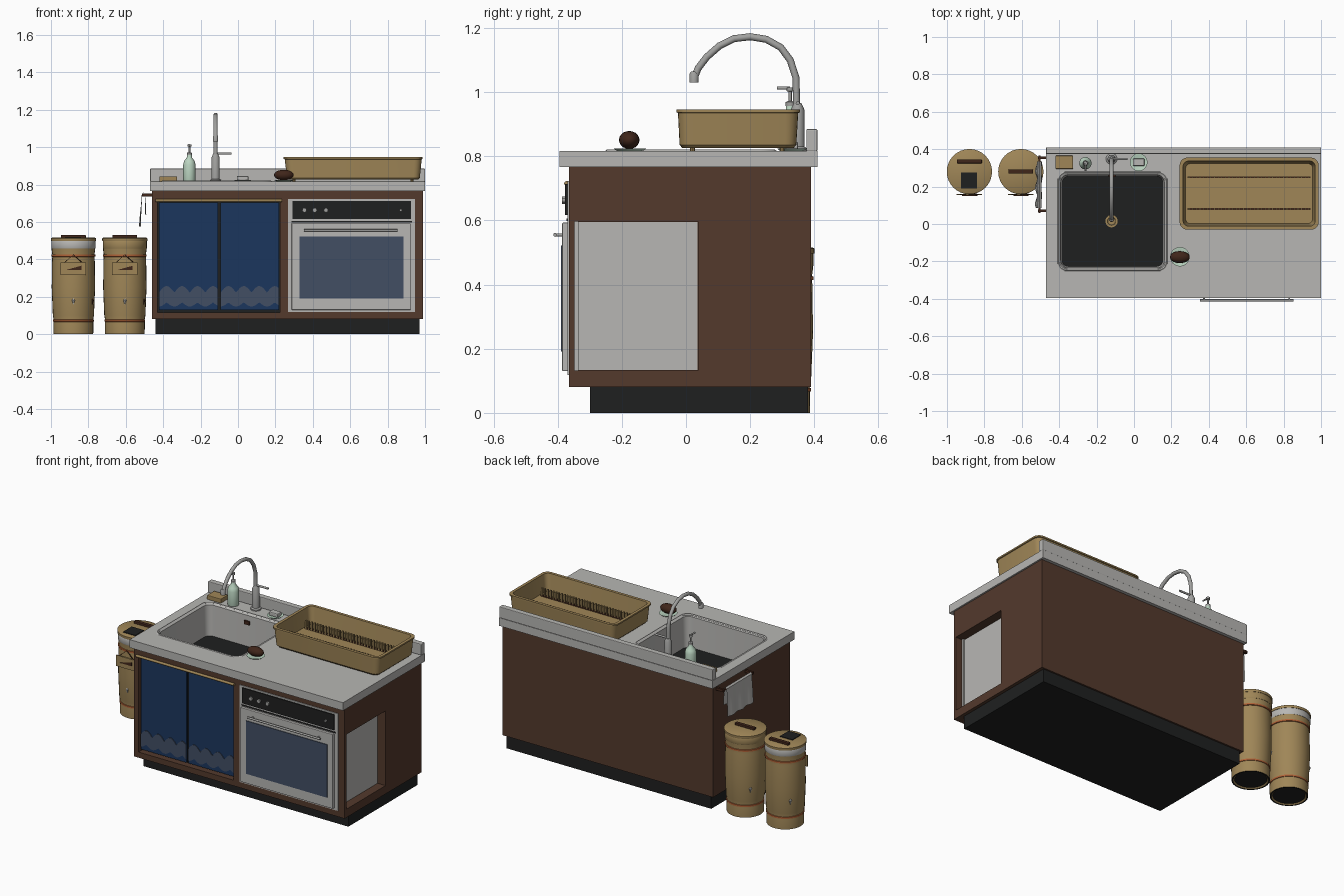
import bpy, bmesh, math
from mathutils import Vector

old = bpy.data.objects.get("Cube")
if old:
    bpy.data.objects.remove(old, do_unlink=True)


def material(name, r, g, b):
    m = bpy.data.materials.new(name)
    m.use_nodes = True
    col = tuple((c / 255) ** 2.2 for c in (r, g, b)) + (1,)
    m.diffuse_color = col
    m.node_tree.nodes["Principled BSDF"].inputs["Base Color"].default_value = col
    return m


WOOD = material("brown wood", 84, 60, 48)
GREY = material("light grey", 182, 181, 178)
DARK = material("charcoal", 36, 37, 37)
TAN = material("tan bamboo", 158, 133, 88)
BLUE = material("navy cloth", 33, 57, 94)
SLATE = material("slate blue", 68, 80, 100)
MINT = material("pale green", 186, 212, 192)
ORANGE = material("copper orange", 176, 98, 58)
COCOA = material("dark cocoa", 66, 42, 32)
STEEL = material("steel grey", 160, 160, 158)


def finish(name, bm, mats, smooth=False):
    bmesh.ops.recalc_face_normals(bm, faces=bm.faces)
    me = bpy.data.meshes.new(name)
    bm.to_mesh(me)
    bm.free()
    for m in mats:
        me.materials.append(m)
    ob = bpy.data.objects.new(name, me)
    bpy.context.collection.objects.link(ob)
    if smooth:
        bpy.ops.object.select_all(action="DESELECT")
        ob.select_set(True)
        bpy.context.view_layer.objects.active = ob
        bpy.ops.object.shade_smooth_by_angle(angle=math.radians(35))
    return ob


def box(name, x, y, z, mat, bevel=0):
    bm = bmesh.new()
    bmesh.ops.create_cube(bm, size=1)
    for v in bm.verts:
        v.co = [(a + b) / 2 + c * (b - a) for (a, b), c in zip((x, y, z), v.co)]
    if bevel:
        bmesh.ops.bevel(bm, geom=bm.edges[:], offset=bevel, segments=2, affect="EDGES", profile=0.5)
    return finish(name, bm, [mat])


def skin(bm, rings, cap_start=True, cap_end=True):
    """Bridge equal-length rings of verts and cap the ends."""
    n = len(rings[0])
    for a, b in zip(rings, rings[1:]):
        for i in range(n):
            bm.faces.new((a[i], a[(i + 1) % n], b[(i + 1) % n], b[i]))
    if cap_start:
        bm.faces.new(rings[0][::-1])
    return bm.faces.new(rings[-1]) if cap_end else None


def loft(name, layers, mats, cap_start=True):
    """Stack of rounded rectangles: x0, x1, y0, y1, z, corner radius. Last cap takes the last material."""
    bm = bmesh.new()
    rings = []
    for x0, x1, y0, y1, z, r in layers:
        ring = []
        for k, (cx, cy) in enumerate(((x1 - r, y1 - r), (x0 + r, y1 - r), (x0 + r, y0 + r), (x1 - r, y0 + r))):
            for s in range(6):
                a = math.pi / 2 * (k + s / 5)
                ring.append(bm.verts.new((cx + r * math.cos(a), cy + r * math.sin(a), z)))
        rings.append(ring)
    skin(bm, rings, cap_start).material_index = len(mats) - 1
    return finish(name, bm, mats, True)


def lathe(name, profile, loc, mats, n=32, scale=(1, 1, 1)):
    """Turned form from (radius, z) points; a second material colours the underside."""
    bm = bmesh.new()
    rings = [[bm.verts.new((loc[0] + scale[0] * r * math.cos(i * math.tau / n),
                            loc[1] + scale[1] * r * math.sin(i * math.tau / n),
                            loc[2] + scale[2] * z)) for i in range(n)] for r, z in profile]
    skin(bm, rings)
    ob = finish(name, bm, mats, True)
    if len(mats) > 1:
        for p in ob.data.polygons:
            p.material_index = int(p.normal.z < -0.9)
    return ob


def tube(name, pts, r, mat, n=12):
    bm = bmesh.new()
    pts = [Vector(p) for p in pts]
    rings = []
    for i, p in enumerate(pts):
        d = (pts[min(i + 1, len(pts) - 1)] - pts[max(i - 1, 0)]).normalized()
        u = d.cross(Vector((1, 0, 0)) if abs(d.x) < 0.9 else Vector((0, 0, 1))).normalized()
        w = d.cross(u)
        rings.append([bm.verts.new(p + r * (u * math.cos(a) + w * math.sin(a)))
                      for a in (k * math.tau / n for k in range(n))])
    skin(bm, rings)
    return finish(name, bm, [mat], True)


def plate(name, outline, y, mat, thick=0.004):
    """Upright plate from an x, z outline."""
    bm = bmesh.new()
    skin(bm, [[bm.verts.new((x, yy, z)) for x, z in outline] for yy in (y, y + thick)])
    return finish(name, bm, [mat])


def cut(ob, cutter):
    mod = ob.modifiers.new("cut", "BOOLEAN")
    mod.operation, mod.solver, mod.object = "DIFFERENCE", "EXACT", cutter
    cutter.hide_render = True
    bpy.context.view_layer.objects.active = ob
    bpy.ops.object.modifier_apply(modifier=mod.name)
    bpy.data.objects.remove(cutter, do_unlink=True)


# Cabinet with curtain, oven and side openings, and the worktop
plinth = box("plinth", (-.44, .97), (-.30, .38), (0, .08), DARK)
cabinet = box("cabinet", (-.46, .99), (-.365, .39), (.08, .77), WOOD)
worktop = box("worktop", (-.47, 1), (-.395, .41), (.766, .816), GREY)
box("backsplash", (-.47, 1), (.375, .41), (.816, .885), GREY, .004)
cut(cabinet, box("curtain_cutter", (-.43, .225), (-.5, -.31), (.115, .715), DARK))
cut(cabinet, box("oven_cutter", (.27, .945), (-.5, -.34), (.12, .72), DARK))
cut(cabinet, box("niche_cutter", (.935, 1.1), (-.348, .038), (.132, .597), DARK))
for ob in (cabinet, worktop):
    cut(ob, loft("sink_cutter", [(-.4, .17, -.24, .27, z, .05) for z in (.6, .9)], [DARK]))
box("niche_panel", (.93, .937), (-.346, .036), (.134, .595), GREY)

# Sink bowl
loft("sink", [(-.41, .18, -.252, .282, .817, .05), (-.405, .175, -.247, .277, .821, .048),
              (-.392, .162, -.234, .262, .81, .04), (-.385, .155, -.228, .256, .62, .035)],
     [GREY, DARK], cap_start=False)
lathe("drain", [(.033, 0), (.033, .006), (.022, .006), (.02, .002)], (-.12, .015, .62), [TAN])
box("overflow", (-.135, -.1), (.252, .262), (.755, .778), COCOA)

# Curtains with wave bands
box("curtain_backing", (-.43, .225), (-.32, -.312), (.115, .715), DARK)
for i, (x0, x1) in enumerate(((-.423, -.107), (-.093, .219))):
    box(f"curtain_{i}", (x0, x1), (-.352, -.342), (.13, .705), BLUE)
    xs = [x0 + (x1 - x0) * k / 48 for k in range(49)]
    top = [(x, .222 + .035 * abs(math.sin(38 * (x - x0)))) for x in xs]
    low = [(x, .17 - .022 * abs(math.cos(38 * (x - x0)))) for x in xs]
    plate(f"curtain_waves_{i}", top + low[::-1], -.357, SLATE)
tube("curtain_rod", [(-.44, -.372, .715), (.235, -.372, .715)], .008, TAN)

# Oven
box("oven_body", (.268, .947), (-.37, -.335), (.118, .723), GREY)
box("oven_control_panel", (.292, .925), (-.377, -.365), (.617, .713), DARK)
box("oven_gap", (.285, .93), (-.372, -.365), (.598, .606), DARK)
box("oven_door", (.287, .923), (-.386, -.365), (.13, .593), GREY, .003)
box("oven_window", (.328, .886), (-.39, -.384), (.192, .522), SLATE)
tube("oven_handle", [(.352, -.408, .555), (.852, -.408, .555)], .006, STEEL)
for x in (.375, .83):
    tube("oven_handle_post", [(x, -.408, .555), (x, -.38, .555)], .005, STEEL)
for x, r in ((.355, .012), (.41, .012), (.47, .012), (.87, .007)):
    tube("oven_knob", [(x, -.386, .663), (x, -.37, .663)], r, STEEL)

# Faucet
FX = -.12
lathe("faucet_body", [(.03, 0), (.03, .008), (.022, .014), (.021, .13), (.012, .15)], (FX, .348, .816), [STEEL])
tube("faucet_spout", [(FX, y, z) for y, z in (
    (.345, .95), (.344, 1.0), (.343, 1.045), (.325, 1.1), (.295, 1.14), (.25, 1.165), (.2, 1.173),
    (.15, 1.167), (.105, 1.145), (.065, 1.11), (.038, 1.075), (.026, 1.045))], .011, STEEL)
lathe("faucet_nozzle", [(.014, 0), (.014, .028), (.01, .034)], (FX, .025, 1.03), [STEEL])
tube("faucet_lever", [(FX, .348, .966), (-.035, .348, .966)], .006, STEEL)

# Soap bottle
lathe("soap_bottle", [(.031, 0), (.033, .006), (.033, .09), (.028, .11), (.014, .128), (.013, .145)],
      (-.26, .325, .816), [MINT], 24)
lathe("soap_pump", [(.014, 0), (.014, .012), (.005, .016), (.005, .045), (.011, .046), (.011, .058)],
      (-.26, .325, .957), [STEEL], 16)
tube("soap_spout", [(-.26, .325, 1.013), (-.26, .283, 1.013)], .005, STEEL)

# Sponge, soap dish and coconut scrubber
box("sponge", (-.42, -.325), (.295, .365), (.816, .843), TAN, .003)
dish = [(.03, 0), (.04, .003), (.047, .009), (.041, .009), (.03, .005)]
lathe("soap_dish", dish, (.025, .33, .816), [MINT])
box("soap_bar", (-.006, .056), (.31, .35), (.821, .846), GREY, .006)
lathe("scrubber_dish", dish, (.245, -.175, .816), [MINT], scale=(1.1, 1.1, 1))
lathe("scrubber", [(max(.002, math.sin(a)), -math.cos(a)) for a in (math.pi * k / 10 for k in range(11))],
      (.245, -.177, .851), [COCOA], 20, (.053, .032, .028))

# Drying basket with two peg rows
loft("basket", [(.272, .962, -.012, .336, .826, .03), (.262, .972, -.02, .344, .836, .035),
                (.25, .982, -.025, .35, .935, .04), (.244, .987, -.03, .355, .937, .04),
                (.244, .987, -.03, .355, .946, .04), (.262, .969, -.012, .337, .946, .03),
                (.276, .955, .002, .323, .842, .025)], [TAN])
for x in (.3, .93):
    for y in (.02, .3):
        lathe("basket_foot", [(.008, 0), (.008, .012)], (x, y, .816), [TAN], 10)
for y in (.08, .25):
    box("peg_rail", (.285, .943), (y - .005, y + .005), (.84, .85), COCOA)
    for k in range(34):
        x = .29 + k * .0194
        box("peg", (x, x + .009), (y - .005, y + .005), (.84, .895), TAN)

# Towel on its wall rail
tube("towel_bar", [(-.505, .06, .745), (-.505, .365, .745)], .006, COCOA)
for y in (.07, .355):
    box("towel_bracket", (-.512, -.455), (y - .007, y + .007), (.737, .753), COCOA)
bm = bmesh.new()
rows = []
for x, z in ((-.494, .64), (-.495, .7), (-.495, .748), (-.505, .757), (-.514, .748), (-.516, .7), (-.521, .64), (-.524, .575)):
    rows.append([bm.verts.new((x - .005 * math.sin(k * 1.1) * (.76 - z) * 6, .085 + k * .0155, z)) for k in range(17)])
for a, b in zip(rows, rows[1:]):
    for k in range(16):
        bm.faces.new((a[k], a[k + 1], b[k + 1], b[k]))
finish("towel", bm, [GREY], True)

# Barrels with bands, lids, tags and small flecks
for i, bx in enumerate((-.88, -.605)):
    by = .28
    lathe(f"barrel_{i}", [(.09, .006), (.098, 0), (.106, 0), (.107, .06), (.105, .075), (.11, .1), (.116, .25),
                          (.114, .4), (.112, .42), (.116, .45), (.116, .5)], (bx, by, 0), [TAN, DARK])
    for z, r in ((.072, .109), (.42, .117)):
        lathe("barrel_band", [(r - .008, -.008), (r, -.005), (r, .005), (r - .008, .008)], (bx, by, z), [ORANGE])
    lathe("lid_band", [(.117, 0), (.118, .002), (.118, .038), (.117, .04)], (bx, by, .458), [TAN if i else GREY])
    lathe("barrel_lid", [(.12, 0), (.121, .004), (.121, .015), (.115, .019)], (bx, by, .497), [TAN])
    hy = by if i else by + .055
    box("lid_handle", (bx - .066, bx + .066), (hy - .011, hy + .011), (.514, .53), COCOA, .003)
    if not i:
        box("lid_patch", (bx - .045, bx + .04), (.19, .275), (.515, .52), DARK)
    box("tag", (bx - .068, bx + .068), (.154, .161), (.315, .383), TAN)
    plate("tag_mark", [(bx - .04, .343), (bx + .042, .343), (bx + .042, .366)], .15, COCOA)
    tube("tag_string", [(bx - .05, .158, .38), (bx, .162, .425), (bx + .05, .158, .38)], .003, COCOA, 6)
    for k, ang in enumerate((-90, 140)):
        a = math.radians(ang)
        lathe("fleck", [(.002, -.018), (.01, .006), (.002, .018)],
              (bx + .11 * math.cos(a), by + .11 * math.sin(a), .175), [GREY], 6)
    a = math.radians(-25)
    lathe("dark_fleck", [(.002, -.018), (.01, .006), (.002, .018)],
          (bx + .11 * math.cos(a), by + .11 * math.sin(a), .175), [COCOA], 6)
